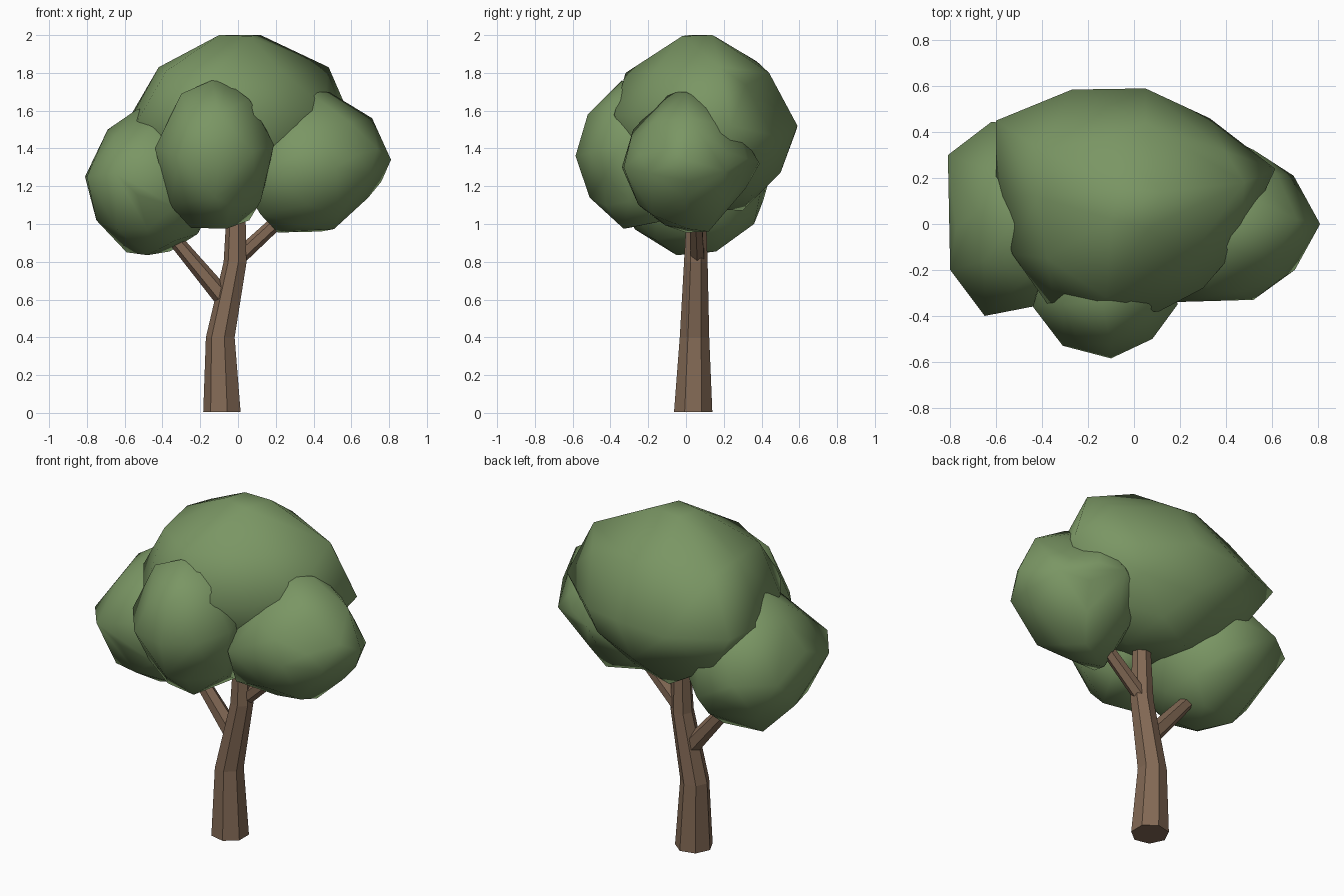
import bpy, bmesh, math
from mathutils import Vector, Euler


def material(name, rgb):
    m = bpy.data.materials.new(name)
    m.diffuse_color = (*rgb, 1)
    return m


LEAF = material("leaf_green", (0.195, 0.305, 0.127))
BARK = material("bark_brown", (0.225, 0.141, 0.09))


def finish(name, bm, mat, smooth):
    bmesh.ops.recalc_face_normals(bm, faces=bm.faces)
    for f in bm.faces:
        f.smooth = smooth
    me = bpy.data.meshes.new(name)
    bm.to_mesh(me)
    bm.free()
    me.materials.append(mat)
    ob = bpy.data.objects.new(name, me)
    bpy.context.collection.objects.link(ob)


def limb(name, sides, stations, tilt=0.0):
    """Faceted tapering tube; each station is (x, y, z, radius)."""
    bm = bmesh.new()
    rings = []
    for x, y, z, r in stations:
        ring = []
        for i in range(sides):
            a = math.pi + math.tau * i / sides
            p = Vector((r * math.cos(a), r * math.sin(a), 0))
            p.rotate(Euler((0, tilt, 0)))
            ring.append(bm.verts.new(p + Vector((x, y, z))))
        rings.append(ring)
    for lo, hi in zip(rings, rings[1:]):
        for i in range(sides):
            j = (i + 1) % sides
            bm.faces.new((lo[i], lo[j], hi[j], hi[i]))
    bm.faces.new(rings[0])
    bm.faces.new(rings[-1])
    finish(name, bm, BARK, False)


def leaf_clump(name, center, radii, turn, pulls):
    """Low-poly ellipsoid whose nearest corners are pulled to a few points."""
    bm = bmesh.new()
    bmesh.ops.create_icosphere(bm, subdivisions=2, radius=1)
    rot = Euler([math.radians(a) for a in turn]).to_matrix()
    c = Vector(center)
    for v in bm.verts:
        p = rot @ v.co
        v.co = c + Vector([a * b for a, b in zip(p, radii)])
    free = list(bm.verts)
    for target in pulls:
        t = Vector(target)
        v = min(free, key=lambda w: (w.co - t).length)
        v.co = t
        free.remove(v)
    # Rebuild as a clean convex skin
    hull = bmesh.new()
    for v in bm.verts:
        hull.verts.new(v.co)
    bm.free()
    res = bmesh.ops.convex_hull(hull, input=hull.verts)
    junk = {e for k in ("geom_interior", "geom_unused") for e in res[k]
            if isinstance(e, bmesh.types.BMVert)}
    bmesh.ops.delete(hull, geom=list(junk), context='VERTS')
    finish(name, hull, LEAF, True)


# Trunk and branches
limb("trunk", 7, [(-0.08, 0.038, 0.006, 0.104), (-0.09, 0.045, 0.4, 0.08),
                  (-0.012, 0.052, 0.8, 0.064), (-0.007, 0.055, 1.12, 0.05)])
limb("left_branch", 6, [(-0.06, 0.05, 0.59, 0.052), (-0.37, 0.06, 0.96, 0.036)], -0.68)
limb("right_branch", 6, [(0.0, 0.06, 0.82, 0.042), (0.26, 0.05, 1.06, 0.036)], 0.8)

# Foliage clumps
leaf_clump("top_foliage", (0.0, 0.11, 1.52), (0.54, 0.43, 0.45), (15, 12, 10), [
    (-0.10, 0.02, 2.0), (0.12, 0.14, 2.0), (0.06, -0.02, 1.995), (-0.06, 0.15, 1.995),
    (-0.42, 0.12, 1.83), (0.48, 0.18, 1.83),
    (0.05, 0.44, 1.8), (0.615, 0.24, 1.52), (-0.6, 0.45, 1.52), (-0.27, 0.585, 1.5),
    (0.05, 0.59, 1.52), (0.33, 0.46, 1.47), (-0.12, -0.32, 1.8), (-0.53, -0.13, 1.55),
    (0.11, -0.38, 1.58), (-0.34, -0.4, 1.52), (-0.6, 0.12, 1.5), (0.0, 0.5, 1.27),
    (-0.45, 0.4, 1.29), (-0.1, 0.3, 1.07), (-0.4, 0.32, 1.8), (-0.38, -0.15, 1.81),
    (0.3, -0.28, 1.57)])
leaf_clump("left_foliage", (-0.45, 0.03, 1.22), (0.34, 0.4, 0.38), (20, 10, 25), [
    (-0.81, 0.3, 1.25), (-0.8, -0.2, 1.25), (-0.69, 0.05, 1.5), (-0.62, 0.445, 1.25),
    (-0.65, -0.4, 1.27), (-0.75, 0.05, 1.02), (-0.59, 0.12, 0.85), (-0.48, -0.05, 0.835),
    (-0.36, 0.16, 0.855), (-0.4, 0.36, 1.0), (-0.53, 0.0, 1.61), (-0.64, -0.23, 0.97)])
leaf_clump("right_foliage", (0.41, 0.01, 1.31), (0.36, 0.33, 0.35), (15, 10, 20), [
    (0.38, -0.09, 1.695), (0.48, 0.0, 1.7), (0.71, 0.02, 1.56), (0.81, 0.0, 1.34),
    (0.7, -0.2, 1.27), (0.52, -0.33, 1.3), (0.17, -0.34, 1.3), (0.62, 0.22, 1.38),
    (0.38, 0.39, 1.32), (0.69, 0.0, 1.14), (0.44, 0.12, 0.96), (0.21, 0.0, 0.955),
    (0.07, -0.15, 1.13), (0.32, -0.28, 1.5), (0.54, 0.27, 1.25), (0.12, -0.19, 1.05),
    (0.08, 0.16, 1.28), (0.5, 0.2, 1.1)])
leaf_clump("front_foliage", (-0.12, -0.24, 1.37), (0.29, 0.31, 0.36), (15, 12, 15), [
    (-0.14, -0.34, 1.76), (-0.06, -0.32, 1.75), (-0.1, -0.585, 1.36), (-0.31, -0.53, 1.36),
    (0.08, -0.5, 1.38), (-0.44, -0.36, 1.4), (0.19, -0.35, 1.42), (0.06, -0.36, 1.66),
    (-0.3, -0.35, 1.69), (-0.1, -0.52, 1.58), (-0.12, -0.51, 1.14), (-0.25, -0.3, 0.98),
    (-0.06, -0.33, 0.975), (-0.36, -0.32, 1.1), (0.12, -0.3, 1.12), (0.06, -0.1, 1.02)])
